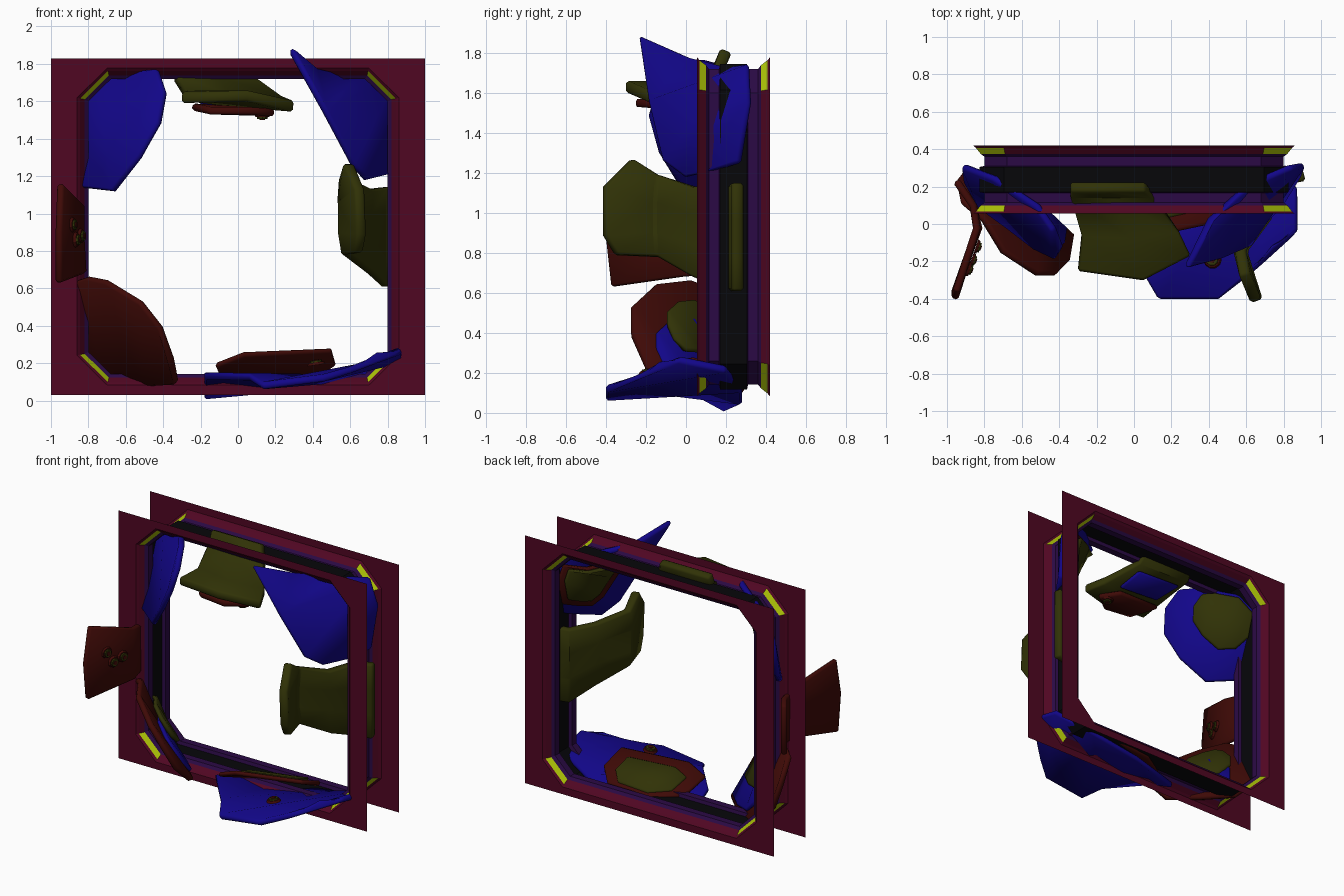
import bpy, bmesh
from mathutils import Vector

if "Cube" in bpy.data.objects:
    bpy.data.objects.remove(bpy.data.objects["Cube"])

def mat(name, col):
    m = bpy.data.materials.new(name)
    m.diffuse_color = (*col, 1)
    m.use_nodes = True
    m.node_tree.nodes["Principled BSDF"].inputs["Base Color"].default_value = m.diffuse_color
    return m

CRIMSON = mat("crimson", (0.08, 0.002, 0.016))
PURPLE = mat("purple", (0.024, 0.003, 0.06))
BLACK = mat("black", (0.002, 0.002, 0.003))
LIME = mat("lime", (0.42, 0.55, 0.002))
BLUE = mat("blue", (0.006, 0.002, 0.25))
OLIVE = mat("olive", (0.030, 0.032, 0.002))
MAROON = mat("maroon", (0.050, 0.003, 0.002))

def make(name, bm, mats):
    me = bpy.data.meshes.new(name)
    bm.to_mesh(me)
    bm.free()
    for m in mats:
        me.materials.append(m)
    ob = bpy.data.objects.new(name, me)
    bpy.context.collection.objects.link(ob)
    return ob

# Frame: chamfered-square rings lofted through the depth, plus two flat flanges
CZ = 0.93
def octagon(bm, y, h, c):
    k = h - c
    pts = [(h, -k), (h, k), (k, h), (-k, h), (-h, k), (-h, -k), (-k, -h), (k, -h)]
    return [bm.verts.new((x, y, CZ + z * 0.985)) for x, z in pts]

def frame():
    bm = bmesh.new()
    prof = [(0.055, 0.86, 0.16), (0.068, 0.845, 0.15), (0.10, 0.82, 0.13),
            (0.115, 0.80, 0.12), (0.165, 0.80, 0.12), (0.17, 0.825, 0.13)]
    rings = [octagon(bm, y, h, c) for y, h, c in prof]
    rings += [octagon(bm, 0.475 - y, h, c) for y, h, c in reversed(prof)]
    cols = [0, 0, 1, 1, 1, 2, 1, 1, 1, 0, 0]
    for j, (a, b) in enumerate(zip(rings, rings[1:])):
        for i in range(8):
            f = bm.faces.new((a[i], a[(i + 1) % 8], b[(i + 1) % 8], b[i]))
            f.material_index = 3 if i % 2 and j in (1, 9) else cols[j]
    for r in (rings[0], rings[-1]):
        y = r[0].co.y
        cor = [bm.verts.new((x, y, CZ + z)) for x, z in ((1, .9), (-1, .9), (-1, -.9), (1, -.9))]
        for q in range(4):
            a, b = r[2 * q + 1], r[(2 * q + 2) % 8]
            bm.faces.new((a, cor[q], b))
            bm.faces.new((b, cor[q], cor[(q + 1) % 4], r[(2 * q + 3) % 8]))
    bmesh.ops.recalc_face_normals(bm, faces=bm.faces)
    make("frame", bm, [CRIMSON, PURPLE, BLACK, LIME])
frame()

def thicken(ob, t, bev):
    s = ob.modifiers.new("thickness", 'SOLIDIFY')
    s.thickness, s.offset = t, 0
    b = ob.modifiers.new("edge", 'BEVEL')
    b.width, b.segments, b.limit_method, b.angle_limit = bev, 1, 'ANGLE', 0.9
    for p in ob.data.polygons:
        p.use_smooth = True
    ob.data.set_sharp_from_angle(angle=0.5)

# Faceted plate from an outline, spanned by strips across opposite points
def plate(name, pts, m, t=0.04):
    bm = bmesh.new()
    v = [bm.verts.new(p) for p in pts]
    n = len(v)
    for i in range((n - 1) // 2):
        ring = [v[i], v[i + 1], v[n - 2 - i], v[n - 1 - i]]
        if ring[1] is ring[2]:
            ring.pop(1)
        bm.faces.new(ring)
    thicken(make(name, bm, [m]), t, 0.012)

# Smaller plate stacked on a panel
def layer(name, pts, m, scale, dist, hint, shift=(0, 0, 0), t=0.03):
    pts = [Vector(p) for p in pts]
    c = sum(pts, Vector()) / len(pts)
    n = Vector()
    for a, b in zip(pts, pts[1:] + pts[:1]):
        n += (a - c).cross(b - c)
    n.normalize()
    if n.dot(Vector(hint)) < 0:
        n = -n
    s = Vector(shift)
    s -= n * s.dot(n)
    plate(name, [c + (p - c) * scale + s + n * dist for p in pts], m, t)

# Bent sheet from rows of points
def sheet(name, rows, m, t=0.04):
    bm = bmesh.new()
    g = [[bm.verts.new(p) for p in r] for r in rows]
    for a, b in zip(g, g[1:]):
        for i in range(len(a) - 1):
            bm.faces.new((a[i], a[i + 1], b[i + 1], b[i]))
    thicken(make(name, bm, [m]), t, 0.012)

# Round stud: maroon base, olive ring, maroon cap
def stud(name, loc, normal, r=0.035):
    q = Vector(normal).normalized()
    for tag, rad, d, m in (("base", r, 0.015, MAROON), ("ring", r * .75, 0.025, OLIVE), ("cap", r * .4, 0.03, MAROON)):
        bm = bmesh.new()
        bmesh.ops.create_cone(bm, cap_ends=True, segments=10, radius1=rad, radius2=rad * .85, depth=d)
        ob = make(name + "_" + tag, bm, [m])
        ob.rotation_euler = q.to_track_quat('Z', 'Y').to_euler()
        ob.location = Vector(loc) + q * d / 2

# Upper left panel
ul = [(-.83, .10, 1.14), (-.66, -.02, 1.12), (-.52, -.13, 1.30), (-.42, -.18, 1.48), (-.39, -.13, 1.65),
      (-.43, -.03, 1.77), (-.52, .10, 1.76), (-.75, .25, 1.72), (-.91, .31, 1.55), (-.90, .24, 1.25)]
plate("upper_left_panel", ul, BLUE)
layer("upper_left_inlay", ul, OLIVE, .6, .04, (0, 1, 0), (-.06, .05, .08))

# Upper right panel
ur = [(.28, -.23, 1.88), (.46, -.18, 1.55), (.61, -.11, 1.26), (.68, 0, 1.18), (.80, .12, 1.21),
      (.88, .27, 1.25), (.90, .32, 1.55), (.84, .31, 1.74), (.62, .22, 1.72), (.42, .02, 1.77)]
plate("upper_right_panel", ur, BLUE)
layer("upper_right_backing", ur, MAROON, .62, .05, (0, 1, 0), (.05, .05, 0))
layer("upper_right_inlay", ur, OLIVE, .48, .075, (0, 1, 0), (.06, .06, .02))

# Lower left panel
ll = [(-.92, .12, .62), (-.80, .02, .66), (-.70, -.15, .64), (-.52, -.27, .53), (-.42, -.27, .40), (-.36, -.20, .22),
      (-.33, -.06, .09), (-.50, .10, .08), (-.72, .23, .12), (-.90, .29, .30), (-.94, .24, .50)]
plate("lower_left_panel", ll, MAROON)
layer("lower_left_backing", ll, BLUE, .6, .035, (0, 1, 0), (.08, 0, -.08))
layer("lower_left_inlay", ll, OLIVE, .45, .06, (0, 1, 0), (0, 0, .04))

# Bottom panel with stacked layers
bt = [(-.18, 0, .14), (.06, -.28, .13), (.13, -.40, .08), (.45, -.40, .12), (.64, -.25, .18), (.74, -.12, .25),
      (.87, -.04, .27), (.87, .20, .22), (.60, .28, .12), (.20, .28, .06), (-.18, .20, .02)]
plate("bottom_panel", bt, BLUE)
mb = [(-.12, -.06, .19), (.03, -.08, .25), (.50, .02, .27), (.52, .20, .20), (.42, .30, .13), (.10, .28, .10), (-.09, .15, .12)]
plate("bottom_backing", mb, MAROON, .03)
layer("bottom_inlay", mb, OLIVE, .7, .022, (0, 0, 1), (0, .03, 0), .02)
stud("bottom_stud", (.42, -.19, .19), (-.15, 0, 1), .05)

# Top arm panel, its end poking through the frame
top = [[(-.34, .20, 1.81), (-.13, .20, 1.81), (.06, .20, 1.81)],
       [(-.34, .16, 1.72), (-.12, .16, 1.71), (.10, .16, 1.71)],
       [(-.28, -.06, 1.63), (-.02, -.07, 1.60), (.24, -.04, 1.60)],
       [(-.30, -.25, 1.62), (.05, -.30, 1.63), (.30, -.17, 1.57)]]
sheet("top_panel", top, OLIVE, .06)
sheet("top_backing", [[(-.28, .15, 1.665), (.08, .15, 1.65)], [(-.20, .0, 1.59), (.13, .0, 1.57)]], BLUE, .03)
plate("top_inlay", [(-.25, -.04, 1.57), (-.16, -.22, 1.55), (.06, -.25, 1.55), (.20, -.14, 1.54), (.10, -.02, 1.55)], MAROON)
stud("top_stud", (.13, -.13, 1.53), (0, 0, -1), .045)

# Right arm panel
sheet("right_panel", [
    [(.91, .26, 1.15), (.91, .26, .97), (.91, .26, .78), (.91, .26, .61)],
    [(.78, .23, 1.14), (.78, .23, .97), (.78, .23, .78), (.78, .23, .61)],
    [(.70, .04, 1.13), (.69, .03, 1.0), (.69, .03, .85), (.71, .04, .68)],
    [(.57, -.14, 1.19), (.56, -.15, 1.05), (.56, -.15, .9), (.58, -.14, .78)],
    [(.59, -.27, 1.27), (.65, -.41, 1.13), (.66, -.41, .89), (.64, -.35, .79)]], OLIVE, .06)

# Left arm panel
sheet("left_panel", [
    [(-.95, .23, 1.04), (-.95, .23, .86), (-.95, .23, .68)],
    [(-.86, .10, 1.03), (-.86, .10, .86), (-.86, .10, .69)],
    [(-.84, -.02, 1.05), (-.84, -.03, .86), (-.83, -.02, .68)],
    [(-.95, -.36, 1.16), (-.96, -.40, .90), (-.96, -.37, .63)]], MAROON)
for i, (x, y, z) in enumerate([(-.89, -.24, .94), (-.87, -.19, .86), (-.845, -.12, .88)]):
    stud("left_stud_%d" % i, (x, y, z), (1, -.35, 0), .042)
